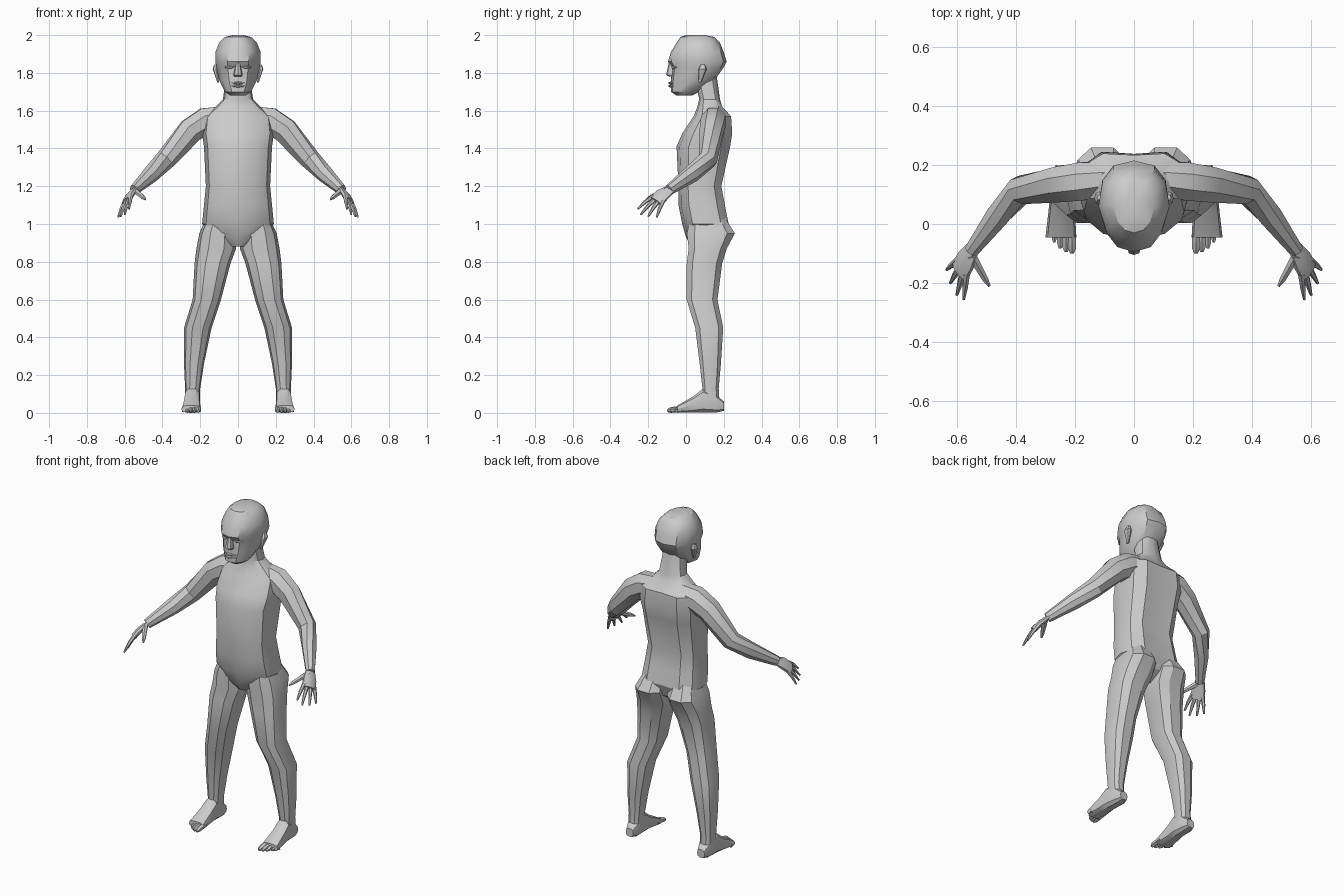
import bpy, bmesh
from math import sin, cos, pi, radians
from mathutils import Vector

cube = bpy.data.objects.get("Cube")
if cube:
    bpy.data.objects.remove(cube, do_unlink=True)

GREY = (.6, .6, .6, 1)
skin = bpy.data.materials.new("plain grey")
skin.use_nodes = True
skin.diffuse_color = GREY
skin.node_tree.nodes["Principled BSDF"].inputs["Base Color"].default_value = GREY


def signed_power(value, exponent):
    return (1 if value >= 0 else -1) * abs(value) ** exponent


def finish(name, bm, crease):
    """Turn a bmesh into an object, smooth with sharp creases."""
    bmesh.ops.recalc_face_normals(bm, faces=bm.faces)
    for face in bm.faces:
        face.smooth = True
    for edge in bm.edges:
        edge.smooth = edge.calc_face_angle(0) < radians(crease)
    mesh = bpy.data.meshes.new(name)
    bm.to_mesh(mesh)
    bm.free()
    mesh.materials.append(skin)
    obj = bpy.data.objects.new(name, mesh)
    bpy.context.collection.objects.link(obj)


def join_rings(name, rings, crease=32):
    """Join successive rings of points with quads and cap the ends."""
    bm = bmesh.new()
    loops = [[bm.verts.new(point) for point in ring] for ring in rings]
    for low, high in zip(loops, loops[1:]):
        for i in range(len(low)):
            j = (i + 1) % len(low)
            bm.faces.new((low[i], low[j], high[j], high[i]))
    bm.faces.new(loops[0])
    bm.faces.new(loops[-1])
    finish(name, bm, crease)


def loft(name, sections, axis="z", side=1, count=12, square=.8, shape=None):
    """Sections: (position along axis, x min, x max, other min, other max)."""
    rings = []
    for along, x_min, x_max, low, high in sections:
        ring = []
        for i in range(count):
            angle = 2 * pi * i / count
            u = signed_power(cos(angle), square)
            v = signed_power(sin(angle), square)
            if shape:
                u, v = shape(along, u, v)
            x = side * (x_min + x_max + u * (x_max - x_min)) / 2
            other = (low + high + v * (high - low)) / 2
            ring.append((x, other, along) if axis == "z" else (x, along, other))
        rings.append(ring)
    join_rings(name, rings)


def tube(name, path, side=1, count=8, across=None, flat=1, crease=32):
    """Path: (x, y, z, radius), swept along its tangent; flat scales the depth."""
    points = [Vector(step[:3]) for step in path]
    last = len(points) - 1
    rings = []
    for k, centre in enumerate(points):
        tangent = (points[min(k + 1, last)] - points[max(k - 1, 0)]).normalized()
        wide = across or tangent.cross(Vector((0, 0, 1)))
        wide = (wide - tangent * wide.dot(tangent)).normalized()
        deep = tangent.cross(wide) * flat
        ring = []
        for i in range(count):
            angle = 2 * pi * (i + .5) / count
            p = centre + (wide * cos(angle) + deep * sin(angle)) * path[k][3]
            ring.append((side * p.x, p.y, p.z))
        rings.append(ring)
    join_rings(name, rings, crease)


def symmetric(rows):
    """Rows: (height, half width, front, back)."""
    return [(z, -half, half, front, back) for z, half, front, back in rows]


# Torso and neck, with a groove down the spine
def spine_groove(z, u, v):
    return (u, v - .16) if v > .95 and .95 < z < 1.64 else (u, v)


loft("torso", symmetric([
    (.88, .04, .03, .13), (.93, .12, 0, .2), (1, .19, -.02, .24),
    (1.1, .18, -.04, .22), (1.2, .17, -.04, .2), (1.41, .18, -.05, .25),
    (1.48, .19, -.02, .26), (1.57, .18, .04, .25), (1.62, .12, .06, .2),
    (1.66, .08, .07, .18), (1.8, .06, .04, .16)]), shape=spine_groove)


# Head, narrower toward the face
def egg(z, u, v):
    return (u * (1 + .2 * min(v, 0)), v)


loft("head", symmetric([
    (1.68, .04, -.05, .03), (1.7, .07, -.08, .07), (1.76, .1, -.08, .15),
    (1.83, .115, -.075, .2), (1.86, .12, -.095, .215), (1.91, .12, -.08, .2),
    (1.96, .1, -.05, .18), (1.99, .07, -.03, .15), (2, .03, 0, .1)]), shape=egg)

# Face details
loft("nose", symmetric([
    (1.78, .02, -.09, -.05), (1.79, .024, -.105, -.05),
    (1.86, .01, -.09, -.05)]), count=8)
for label, height in (("upper_lip", 1.746), ("lower_lip", 1.73)):
    corners = [(x, -.07, height, .004) for x in (-.035, .035)]
    tube(label, [corners[0], (0, -.082, height, .013), corners[1]],
         count=6, flat=.6)

# Cross-sections of leg, hip to ankle, and of foot, heel to ball
LEG = [(1.05, .03, .16, .02, .2), (.95, .01, .205, 0, .264),
       (.87, .01, .22, .01, .22), (.79, .04, .23, 0, .195),
       (.6, .09, .24, 0, .17), (.45, .14, .286, .046, .2),
       (.26, .18, .286, .07, .187), (.13, .2, .28, .085, .175),
       (.05, .2, .28, .09, .18)]
FOOT = [(.2, .215, .265, .01, .06), (.16, .2, .28, 0, .1), (.09, .2, .285, 0, .13),
        (.04, .2, .29, 0, .09), (-.045, .195, .3, 0, .04)]

# Arm from inside the chest to the wrist
ARM = [(.07, .155, 1.565, .058), (.17, .145, 1.545, .07), (.25, .135, 1.495, .065),
       (.385, .115, 1.34, .05), (.46, .03, 1.265, .043), (.55, -.09, 1.18, .026)]

# Hand: palm spans the knuckle direction, fingertips listed thumb side first
KNUCKLES = Vector((.45, .7, -.4)).normalized()
PALM = [(.545, -.08, 1.185, .028), (.57, -.125, 1.155, .043), (.59, -.16, 1.12, .043)]
TIPS = [(.577, -.255, 1.08), (.6, -.24, 1.05), (.622, -.2, 1.04), (.635, -.155, 1.036)]
THUMB = [(.55, -.105, 1.18, .017), (.505, -.185, 1.143, .012), (.49, -.21, 1.13, .005)]

for side, tag in ((1, "left"), (-1, "right")):
    # Limbs
    loft(tag + "_leg", LEG, side=side, count=10)
    loft(tag + "_foot", FOOT, axis="y", side=side, count=10, square=.7)
    tube(tag + "_arm", ARM, side, flat=1.1)
    tube(tag + "_palm", PALM, side, across=KNUCKLES, flat=.42)
    tube(tag + "_thumb", THUMB, side, count=6, crease=50)

    # Toes, largest on the inner side
    for i in range(5):
        radius = .015 - .0017 * i
        x = .21 + .02 * i
        tip = -.098 + .004 * i * i
        tube(f"{tag}_toe_{i + 1}", [
            (x, -.02, .024, radius), (x, tip + .015, radius, radius),
            (x, tip, .01, radius / 2)], side, count=6, crease=50)

    # Fingers, rooted along the end of the palm
    for i, tip in enumerate(TIPS):
        knuckle = Vector(PALM[1][:3]).lerp(Vector(PALM[2][:3]), .6)
        root = knuckle + KNUCKLES * .021 * (i - 1.5)
        bend = root.lerp(Vector(tip), .55) + Vector((0, 0, .006))
        tube(f"{tag}_finger_{i + 1}", [(*root, .012), (*bend, .01), (*tip, .005)],
             side, count=6, across=KNUCKLES, crease=50)

    # Ear, a flattened lobe widening upward
    loft(tag + "_ear", [
        (1.75, .1, .11, .065, .08), (1.82, .1, .134, .065, .11),
        (1.845, .1, .125, .08, .1)], side=side, count=8)

    # Eye, a low almond bulge under the brow
    tube(tag + "_eye", [
        (.02, -.066, 1.83, .004), (.042, -.068, 1.83, .012),
        (.068, -.05, 1.83, .004)], side, count=6, flat=.7)
